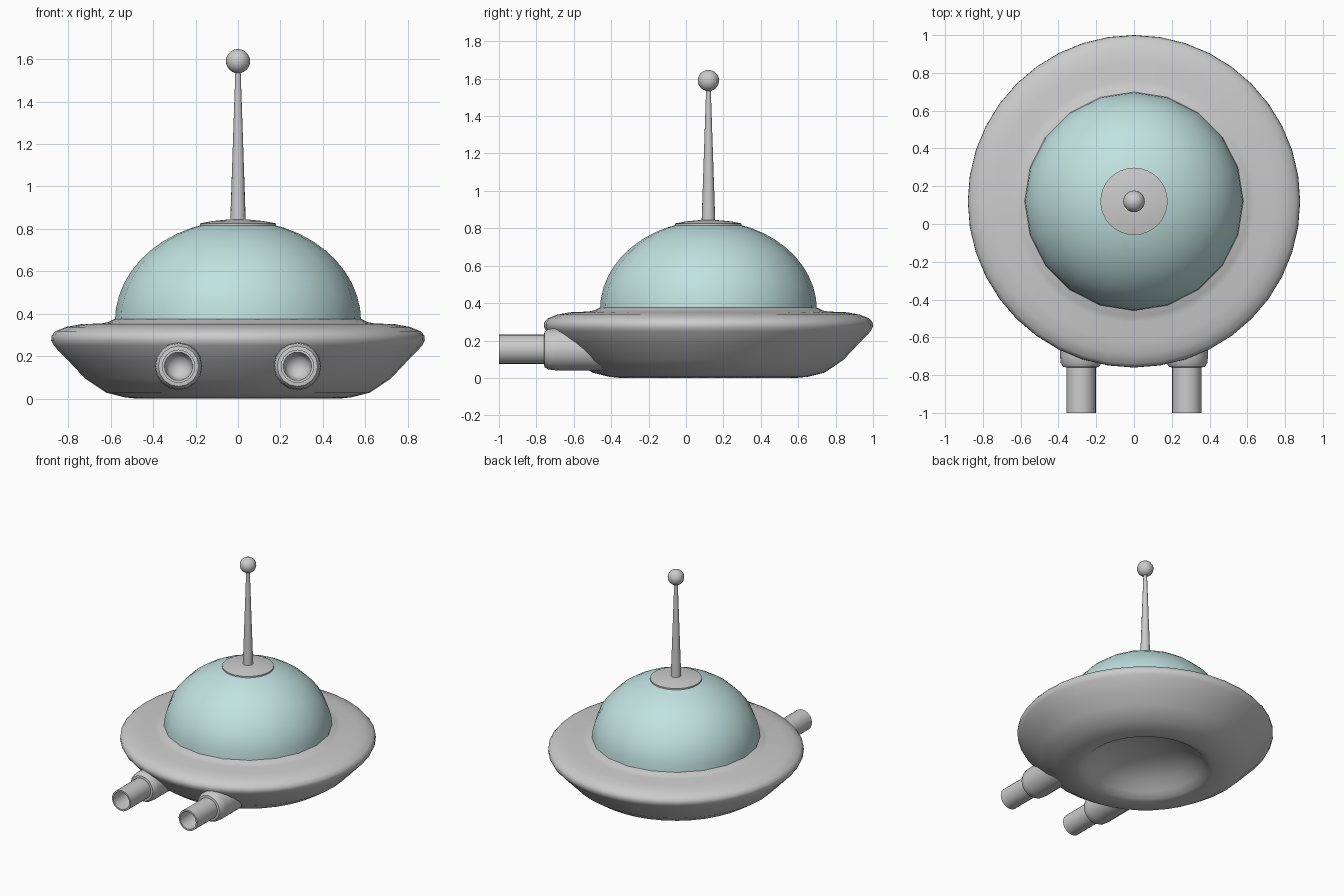
import bpy, bmesh, math
from mathutils import Matrix

if "Cube" in bpy.data.objects:
    bpy.data.objects.remove(bpy.data.objects["Cube"])

CY = 0.12  # saucer axis position along y


def lathe(name, profile, sides, matrix, mat=None, angle=40):
    """Revolve (radius, height) points about local z; zero radius makes a pole."""
    bm = bmesh.new()
    rings = []
    for r, z in profile:
        if r == 0:
            rings.append([bm.verts.new((0, 0, z))] * sides)
        else:
            rings.append([bm.verts.new((r * math.sin(math.tau * i / sides),
                                        r * math.cos(math.tau * i / sides), z))
                          for i in range(sides)])
    for a, b in zip(rings, rings[1:]):
        for i in range(sides):
            j = (i + 1) % sides
            quad = list(dict.fromkeys((a[i], a[j], b[j], b[i])))
            bm.faces.new(quad)
    bmesh.ops.recalc_face_normals(bm, faces=bm.faces)
    mesh = bpy.data.meshes.new(name)
    bm.to_mesh(mesh)
    bm.free()
    obj = bpy.data.objects.new(name, mesh)
    obj.matrix_world = matrix
    bpy.context.collection.objects.link(obj)
    if mat:
        mesh.materials.append(mat)
    bpy.ops.object.select_all(action='DESELECT')
    obj.select_set(True)
    bpy.context.view_layer.objects.active = obj
    bpy.ops.object.shade_smooth_by_angle(angle=math.radians(angle))
    return obj


glass = bpy.data.materials.new("pale_glass")
glass.diffuse_color = (0.53, 0.76, 0.75, 1)
glass.use_nodes = True
glass.node_tree.nodes["Principled BSDF"].inputs["Base Color"].default_value = glass.diffuse_color
axis = Matrix.Translation((0, CY, 0))

# Saucer hull with hollowed underside and a raised collar around the dome
lathe("saucer_hull", [
    (0, 0.17), (0.12, 0.162), (0.23, 0.137), (0.32, 0.095), (0.39, 0.04),
    (0.43, 0.008), (0.47, 0), (0.53, 0.006), (0.62, 0.028), (0.72, 0.095),
    (0.80, 0.18), (0.868, 0.25), (0.88, 0.275), (0.878, 0.297), (0.86, 0.318),
    (0.81, 0.338), (0.74, 0.351), (0.64, 0.355), (0.61, 0.361),
    (0.583, 0.375), (0.56, 0.378), (0, 0.378)], 40, axis)

# Glass dome: elliptical profile
steps = 12
dome = [(0.58 * math.cos(t), 0.363 + 0.477 * math.sin(t))
        for t in (math.pi / 2 * i / steps for i in range(steps))]
lathe("glass_dome", dome + [(0, 0.84)], 20, axis, glass)

# Metal cap on top of the dome
lathe("dome_cap", [(0, 0.81), (0.178, 0.815), (0.178, 0.826), (0.12, 0.837),
                   (0.06, 0.843), (0, 0.844)], 32, axis)

# Tapered antenna and ball tip
lathe("antenna_rod", [(0, 0.82), (0.037, 0.82), (0.012, 1.56), (0, 1.56)], 16, axis)
bpy.ops.mesh.primitive_uv_sphere_add(segments=24, ring_count=12, radius=0.057,
                                     location=(0, CY, 1.59))
bpy.context.object.name = "antenna_ball"
bpy.ops.object.shade_smooth()

# Twin cannons: local z points forward (-y)
for side, label in ((-1, "left"), (1, "right")):
    place = Matrix.Translation((side * 0.28, 0, 0.153)) @ Matrix.Rotation(math.pi / 2, 4, 'X')
    lathe(label + "_cannon_sleeve", [
        (0, 0.38), (0.112, 0.38), (0.112, 0.70), (0.108, 0.735),
        (0.095, 0.757), (0.07, 0.76), (0, 0.76)], 16, place)
    lathe(label + "_cannon_barrel", [
        (0.078, 0.72), (0.078, 1.0), (0.066, 1.0), (0.062, 0.82),
        (0.045, 0.785), (0, 0.77)], 24, place, angle=50)
